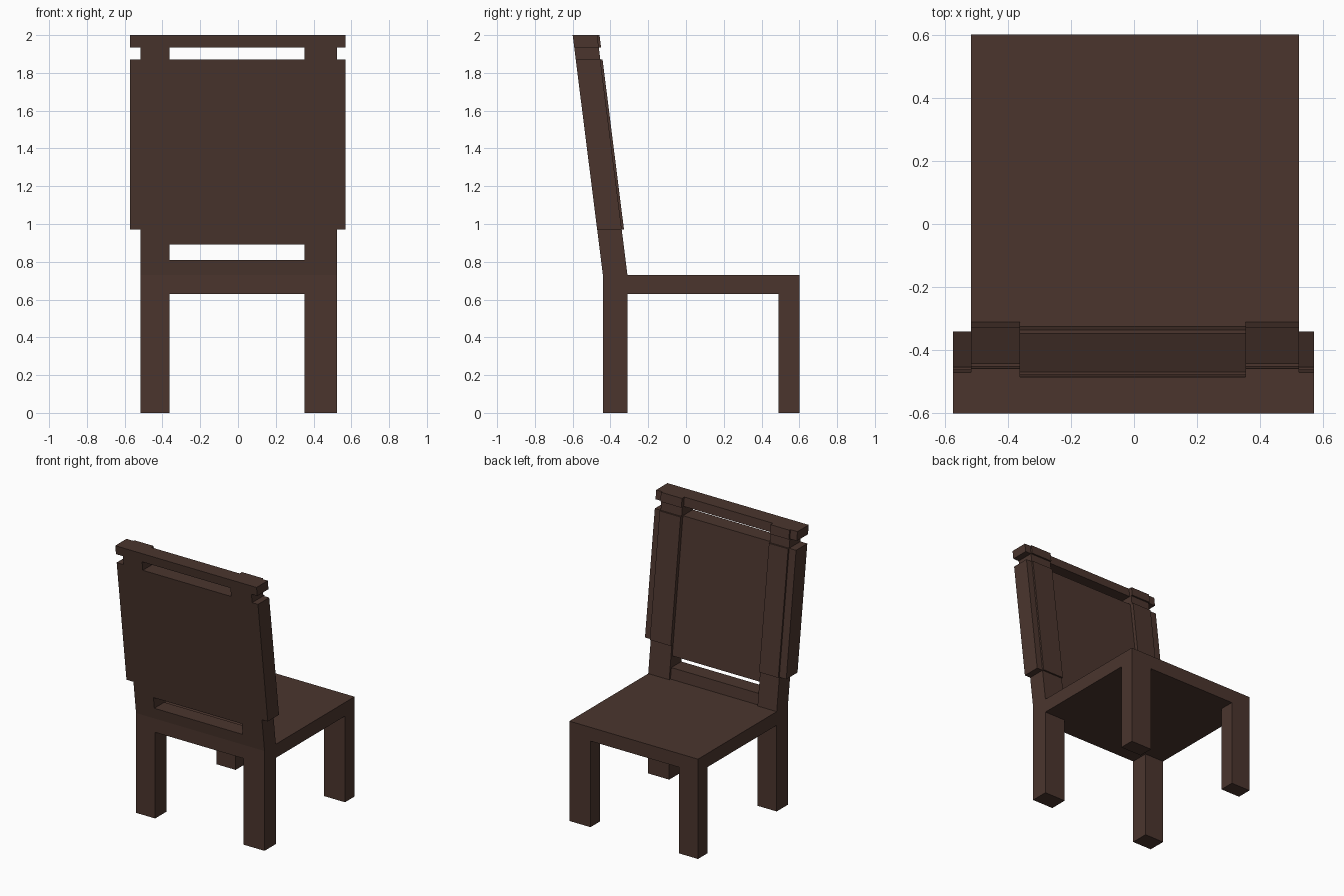
import bpy, bmesh

if "Cube" in bpy.data.objects:
    bpy.data.objects.remove(bpy.data.objects["Cube"])

wood = bpy.data.materials.new("dark brown wood")
wood.diffuse_color = (0.070, 0.036, 0.027, 1)
wood.use_nodes = True
wood.node_tree.nodes["Principled BSDF"].inputs["Base Color"].default_value = wood.diffuse_color

SEAT_TOP, SEAT_BOTTOM, TOP = 0.73, 0.63, 2.0
SLOPE = 0.16 / (TOP - SEAT_TOP)
LEFT, RIGHT = (-0.517, -0.362), (0.353, 0.523)   # leg and post spans in x
MIDDLE = (LEFT[1], RIGHT[0])


def lean(z):
    """Backward shift of the leaning back at height z."""
    return -SLOPE * max(0, z - SEAT_TOP)


def block(name, xs, ys, zs):
    """Box whose bottom and top are shifted to follow the lean of the back."""
    bm = bmesh.new()
    bmesh.ops.create_cube(bm, size=1)
    for v in bm.verts:
        x, y, z = (r[int(c > 0)] for r, c in zip((xs, ys, zs), v.co))
        v.co = (x, y, z)
    mesh = bpy.data.meshes.new(name)
    bm.to_mesh(mesh)
    bm.free()
    mesh.materials.append(wood)
    obj = bpy.data.objects.new(name, mesh)
    bpy.context.collection.objects.link(obj)
    return obj


def leaning(name, xs, zs, front):
    """Part of the back: rear face flush, front face offset from the posts."""
    obj = block(name, xs, (-0.44, -0.31 + front), zs)
    for v in obj.data.vertices:
        v.co.y += lean(v.co.z)
    return obj


# Seat
block("seat", (LEFT[0], RIGHT[1]), (-0.44, 0.60), (SEAT_BOTTOM, SEAT_TOP))

# Legs, leaning posts and the raised slabs on the posts
for side, xs in (("left", LEFT), ("right", RIGHT)):
    block(f"front_leg_{side}", xs, (0.49, 0.60), (0, SEAT_BOTTOM))
    block(f"back_leg_{side}", xs, (-0.44, -0.31), (0, SEAT_BOTTOM))
    leaning(f"post_{side}", xs, (SEAT_TOP, TOP), 0)
    leaning(f"post_slab_{side}", xs, (0.97, 1.87), 0.012)
    leaning(f"post_cap_{side}", xs, (1.935, TOP), 0.012)

# Wings outside the posts, on the panel and the top rail
for side, xs in (("left", (-0.573, LEFT[0])), ("right", (RIGHT[1], 0.57))):
    leaning(f"panel_wing_{side}", xs, (0.97, 1.87), 0)
    leaning(f"rail_wing_{side}", xs, (1.935, TOP), 0)

# Recessed pieces between the posts
leaning("lower_rail", MIDDLE, (SEAT_TOP, 0.81), -0.015)
leaning("back_panel", MIDDLE, (0.892, 1.87), -0.015)
leaning("top_rail", MIDDLE, (1.935, TOP), -0.015)
